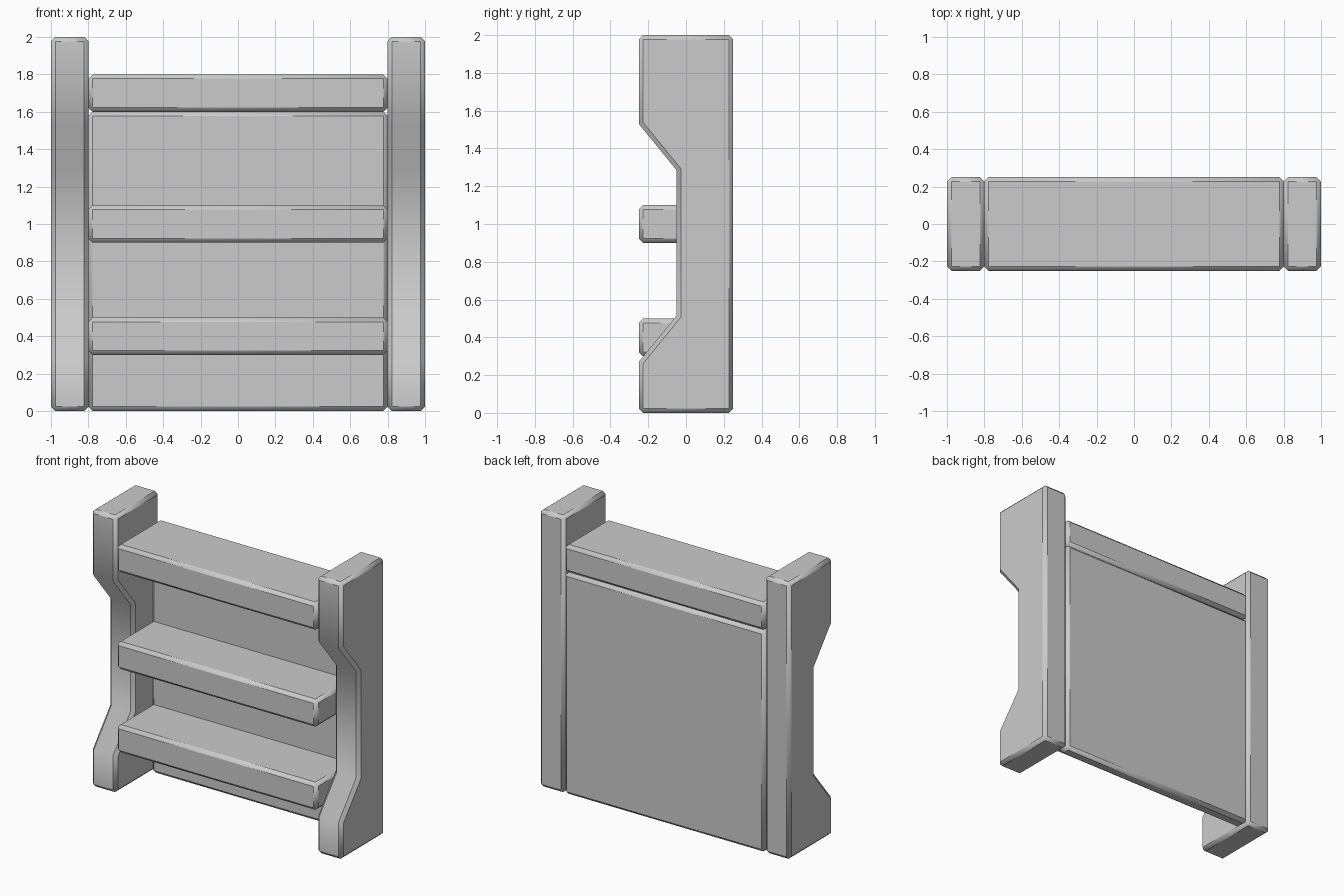
import bpy, bmesh, math

if "Cube" in bpy.data.objects:
    bpy.data.objects.remove(bpy.data.objects["Cube"])

BEVEL = 0.023


def prism(name, profile, x0, x1):
    """Extrude a y-z profile along x and chamfer all its edges."""
    bm = bmesh.new()
    face = bm.faces.new([bm.verts.new((x0, y, z)) for y, z in profile])
    ext = bmesh.ops.extrude_face_region(bm, geom=[face])
    verts = [g for g in ext["geom"] if isinstance(g, bmesh.types.BMVert)]
    bmesh.ops.translate(bm, verts=verts, vec=(x1 - x0, 0, 0))
    bmesh.ops.recalc_face_normals(bm, faces=bm.faces)
    # chamfer only the sharp outline edges; gentle bends stay continuous
    edges = [e for e in bm.edges if e.calc_face_angle(0) > math.radians(45)]
    bmesh.ops.bevel(bm, geom=edges, offset=BEVEL, segments=1,
                    affect='EDGES', profile=0.5)
    mesh = bpy.data.meshes.new(name)
    bm.to_mesh(mesh)
    bm.free()
    obj = bpy.data.objects.new(name, mesh)
    bpy.context.collection.objects.link(obj)
    bpy.ops.object.select_all(action='DESELECT')
    obj.select_set(True)
    bpy.context.view_layer.objects.active = obj
    bpy.ops.object.shade_smooth_by_angle(angle=math.radians(42))
    return obj


def board(name, y0, y1, z0, z1):
    return prism(name, [(y0, z0), (y1, z0), (y1, z1), (y0, z1)], -0.8, 0.8)


# Side panels with a cut-back front edge
side = [(-0.25, 0), (0.25, 0), (0.25, 2), (-0.25, 2),
        (-0.25, 1.53), (-0.05, 1.285), (-0.05, 0.515), (-0.25, 0.27)]
prism("left_side_panel", side, -1.0, -0.8)
prism("right_side_panel", side, 0.8, 1.0)

# Back panel and shelves
board("back_panel", 0.15, 0.25, 0.0, 1.6)
board("top_shelf", -0.25, 0.25, 1.6, 1.8)
board("middle_shelf", -0.25, 0.2, 0.9, 1.1)
board("lower_shelf", -0.25, 0.2, 0.3, 0.5)
